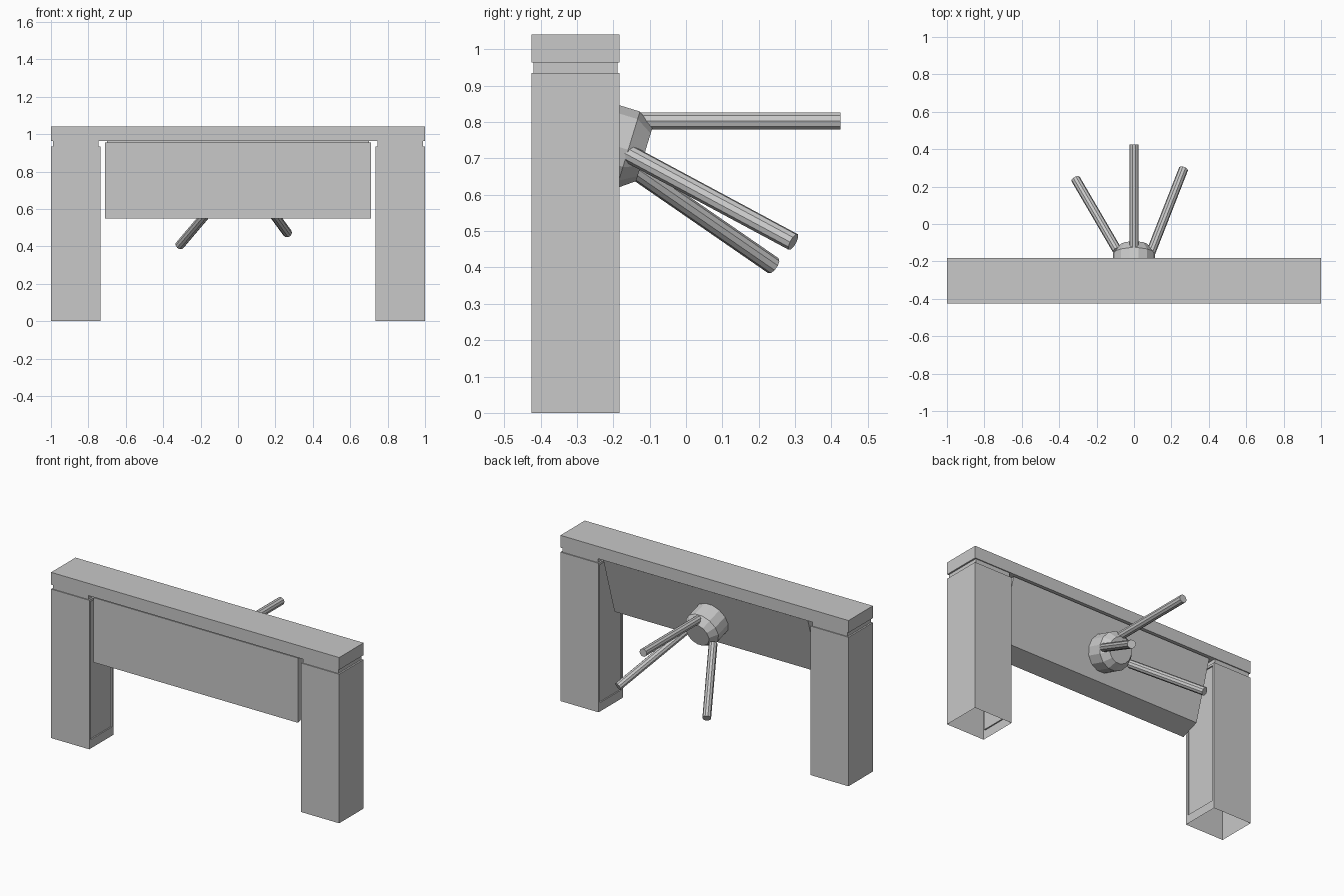
import bpy, bmesh, math
from mathutils import Vector

cube = bpy.data.objects.get("Cube")
if cube:
    bpy.data.objects.remove(cube, do_unlink=True)

grey = bpy.data.materials.new("plain_grey")
grey.use_nodes = True
colour = (0.58, 0.58, 0.58, 1)
grey.diffuse_color = colour
grey.node_tree.nodes["Principled BSDF"].inputs["Base Color"].default_value = colour

FRONT, BACK = -0.425, -0.183


def finish(name, bm):
    mesh = bpy.data.meshes.new(name)
    bm.to_mesh(mesh)
    bm.free()
    mesh.materials.append(grey)
    obj = bpy.data.objects.new(name, mesh)
    bpy.context.collection.objects.link(obj)
    return obj


def box_bm(lo, hi):
    lo, hi = Vector(lo), Vector(hi)
    bm = bmesh.new()
    bmesh.ops.create_cube(bm, size=1)
    for v in bm.verts:
        v.co = Vector(c * s for c, s in zip(v.co, hi - lo)) + (lo + hi) / 2
    return bm


def facing(bm, direction):
    bm.normal_update()
    return max(bm.faces, key=lambda f: f.normal.dot(Vector(direction)))


def lathe(name, rings, sides, origin, axis):
    """Stack of (radius, distance) rings along an axis, capped at both ends."""
    bm = bmesh.new()
    turn = Vector(axis).to_track_quat("Z", "Y")
    loops = []
    for radius, dist in rings:
        loops.append([bm.verts.new(Vector(origin) + turn @ Vector(
            (radius * math.cos(a), radius * math.sin(a), dist)))
            for a in (math.tau * i / sides for i in range(sides))])
    for a, b in zip(loops, loops[1:]):
        for i in range(sides):
            j = (i + 1) % sides
            bm.faces.new((a[i], a[j], b[j], b[i]))
    bm.faces.new(loops[0][::-1])
    bm.faces.new(loops[-1])
    return finish(name, bm)


# Top beam
finish("top_beam", box_bm((-1, FRONT, 0.963), (1, BACK, 1.04)))

# Legs: hollow and open below, with a shallow framed recess on the inner side
for side, name in ((1, "left"), (-1, "right")):
    x0, x1 = sorted((side * 0.735, side))
    bm = box_bm((x0, FRONT, 0), (x1, BACK, 0.935))
    inner = facing(bm, (-side, 0, 0))
    bmesh.ops.inset_individual(bm, faces=[inner], thickness=0.02)
    bmesh.ops.inset_individual(bm, faces=[inner], thickness=0, depth=-0.008)
    for v in bm.verts:
        if 0.01 < v.co.z < 0.1:
            v.co.z = 0.055
    bm.faces.remove(facing(bm, (0, 0, -1)))
    finish(name + "_leg", bm)
    # Narrow neck between leg and beam
    finish(name + "_neck", box_bm((x0 + 0.01, FRONT + 0.006, 0.935),
                                  (x1 - 0.01, BACK - 0.006, 0.963)))

# Hanging panel: wedge section, back face leaning forward toward the bottom
section = [(-0.418, 0.55), (-0.305, 0.592), (-0.195, 0.956), (-0.418, 0.956)]
bm = bmesh.new()
face = bm.faces.new([bm.verts.new((-0.71, y, z)) for y, z in section])
out = bmesh.ops.extrude_face_region(bm, geom=[face])
bmesh.ops.translate(bm, vec=(1.42, 0, 0),
                    verts=[g for g in out["geom"] if isinstance(g, bmesh.types.BMVert)])
bmesh.ops.recalc_face_normals(bm, faces=bm.faces)
finish("hanging_panel", bm)
finish("panel_mount", box_bm((-0.7, -0.4, 0.954), (0.7, -0.21, 0.965)))

# Hub, square to the leaning back of the panel
tilt = Vector((0, 0.956, -0.293))
lathe("hub", [(0.113, -0.155), (0.113, -0.046), (0.078, 0)], 14,
      (0, -0.115, 0.71), tilt)

# Three arms spreading from the hub
arms = {"upper_arm": ((0, -0.14, 0.803), (0, 0.425, 0.803)),
        "left_arm": ((0.085, -0.165, 0.717), (0.265, 0.295, 0.47)),
        "right_arm": ((-0.09, -0.14, 0.667), (-0.312, 0.24, 0.405))}
for name, (start, end) in arms.items():
    span = Vector(end) - Vector(start)
    lathe(name, [(0.025, 0), (0.025, span.length)], 10, start, span)
